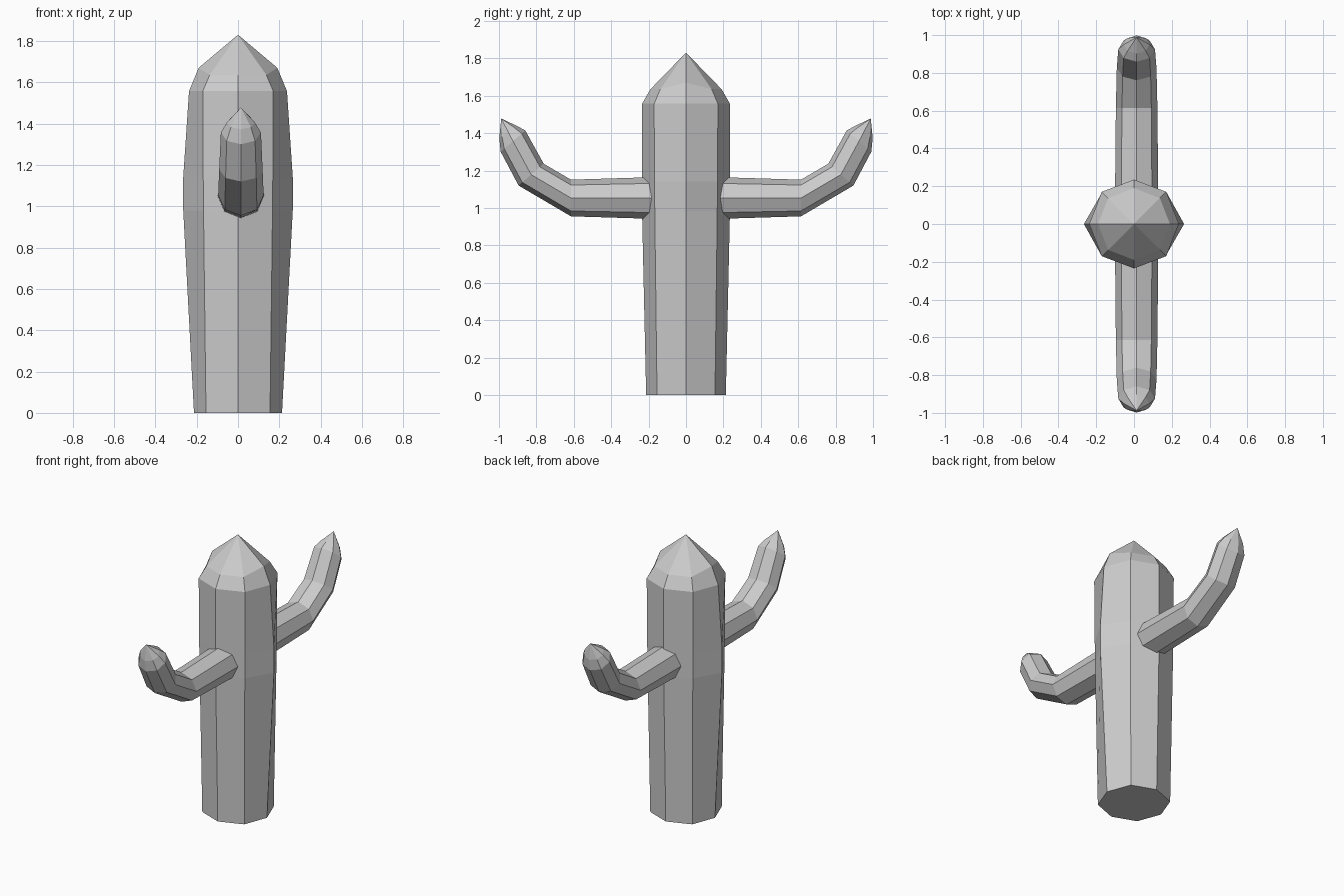
import bpy, bmesh
from math import sin, cos, pi, radians
from mathutils import Vector

if "Cube" in bpy.data.objects:
    bpy.data.objects.remove(bpy.data.objects["Cube"])

SIDES = 8


def make_object(name, rings, tip, cap_start):
    """Skin a list of vertex rings and close the end with a point."""
    bm = bmesh.new()
    loops = [[bm.verts.new(p) for p in ring] for ring in rings]
    for a, b in zip(loops, loops[1:]):
        for i in range(SIDES):
            j = (i + 1) % SIDES
            bm.faces.new((a[i], a[j], b[j], b[i]))
    apex = bm.verts.new(tip)
    for i in range(SIDES):
        bm.faces.new((loops[-1][i], loops[-1][(i + 1) % SIDES], apex))
    if cap_start:
        bm.faces.new(loops[0][::-1])
    bmesh.ops.recalc_face_normals(bm, faces=bm.faces)
    mesh = bpy.data.meshes.new(name)
    bm.to_mesh(mesh)
    bm.free()
    obj = bpy.data.objects.new(name, mesh)
    bpy.context.collection.objects.link(obj)
    return obj


# Trunk: octagon that bulges sideways at arm height, with a pointed crown
def trunk_ring(z, rx, ry, rd, z_side=None):
    ring = []
    for i in range(SIDES):
        a = i * pi / 4
        r = rd if i % 2 else (ry if i % 4 else rx)
        h = z_side if (z_side and i % 4 == 0) else z
        ring.append((r * cos(a), r * sin(a), h))
    return ring


trunk = make_object("trunk", [
    trunk_ring(0.0, 0.213, 0.213, 0.219),
    trunk_ring(0.98, 0.265, 0.235, 0.236),
    trunk_ring(1.14, 0.265, 0.235, 0.238),
    trunk_ring(1.557, 0.237, 0.235, 0.241),
    trunk_ring(1.635, 0.19, 0.19, 0.194, 1.67),
], (0, 0, 1.83), True)

# Arms: octagonal tube bending upward, root ring fitted to the trunk wall
ARM_X = 0.014
# y, z, half width, half height, tilt
PATH = [
    (0.225, 1.053, 0.114, 0.11, 0),
    (0.615, 1.053, 0.11, 0.098, 0),
    (0.828, 1.178, 0.105, 0.089, 49),
    (0.925, 1.357, 0.097, 0.087, 49),
    (0.95, 1.405, 0.068, 0.058, 56),
]


def make_arm(name, side):
    rings = []
    for k, (y, z, w, h, tilt) in enumerate(PATH):
        t = radians(tilt)
        ring = []
        for i in range(SIDES):
            a = i * pi / 4
            p = Vector((ARM_X + w * cos(a),
                        y - h * sin(a) * sin(t),
                        z + h * sin(a) * cos(t)))
            if k == 0:
                p.y = 0.23 - 0.38 * abs(p.x)
            p.y *= side
            ring.append(p)
        rings.append(ring)
    return make_object(name, rings, (ARM_X, side * 0.988, 1.478), False)


make_arm("front_arm", -1)
make_arm("back_arm", 1)
